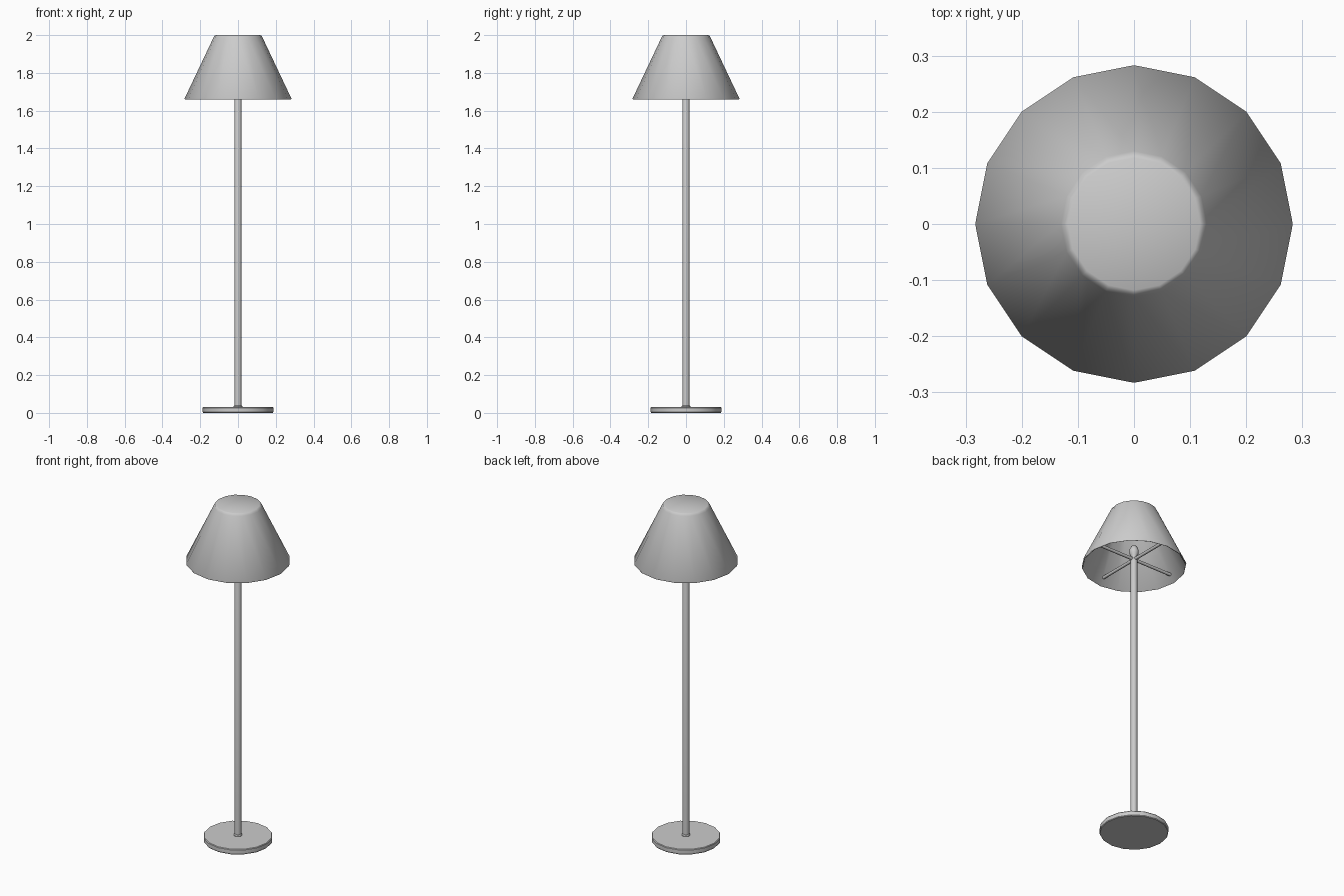
import bpy, bmesh, math

if "Cube" in bpy.data.objects:
    bpy.data.objects.remove(bpy.data.objects["Cube"])


def lathe(name, profile, sides, angle=35):
    """Revolve (radius, z) points around the z axis; radius 0 closes to a pole."""
    bm = bmesh.new()
    rings = []
    for r, z in profile:
        n = sides if r > 0 else 1
        rings.append([bm.verts.new((r * math.cos(2 * math.pi * i / sides),
                                    r * math.sin(2 * math.pi * i / sides), z))
                      for i in range(n)])
    for a, b in zip(rings, rings[1:]):
        for i in range(sides):
            j = (i + 1) % sides
            quad = [a[i % len(a)], a[j % len(a)], b[j % len(b)], b[i % len(b)]]
            bm.faces.new(list(dict.fromkeys(quad)))
    bmesh.ops.recalc_face_normals(bm, faces=bm.faces)
    return finish(name, bm, angle)


def finish(name, bm, angle=35):
    mesh = bpy.data.meshes.new(name)
    bm.to_mesh(mesh)
    bm.free()
    obj = bpy.data.objects.new(name, mesh)
    bpy.context.collection.objects.link(obj)
    bpy.ops.object.select_all(action='DESELECT')
    obj.select_set(True)
    bpy.context.view_layer.objects.active = obj
    bpy.ops.object.shade_smooth_by_angle(angle=math.radians(angle))
    return obj


# Round foot with slightly eased edges
lathe("base", [(0, 0), (0.184, 0), (0.187, 0.004), (0.187, 0.027),
               (0.184, 0.031), (0, 0.031)], 16)

# Pole with a small collar at the foot
lathe("pole", [(0, 0.025), (0.023, 0.025), (0.023, 0.035), (0.018, 0.04),
               (0.018, 1.70), (0.014, 1.71), (0, 1.71)], 16)

# Egg-shaped bulb on top of the pole
lathe("bulb", [(0, 1.705), (0.014, 1.705), (0.016, 1.72), (0.024, 1.735),
               (0.026, 1.75), (0.022, 1.768), (0.013, 1.781), (0, 1.786)], 12, 60)

# Closed-top shade, thin wall, open underneath
lathe("lampshade", [(0, 2.0), (0.118, 2.0), (0.125, 1.996), (0.13, 1.987),
                    (0.283, 1.664), (0.281, 1.658), (0.276, 1.66),
                    (0.123, 1.985), (0.115, 1.993), (0, 1.993)], 16, 50)

# Four arms holding the shade
for k in range(4):
    arm = lathe(f"shade_arm_{k + 1}", [(0, 0), (0.009, 0), (0.009, 0.255), (0, 0.255)], 8, 50)
    arm.location = (0, 0, 1.70)
    arm.rotation_euler = (0, math.pi / 2, k * math.pi / 2)
